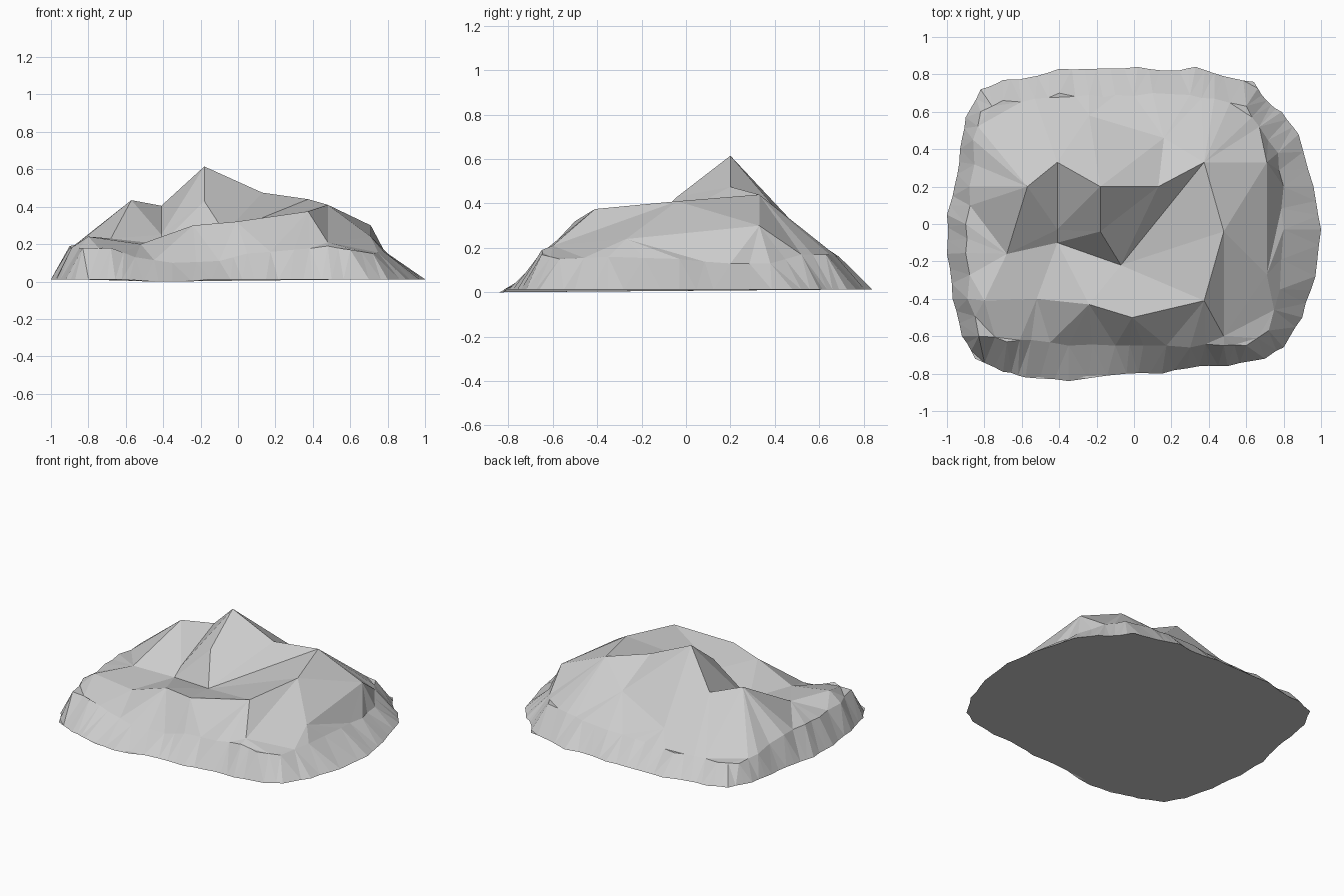
import bpy
import random
from mathutils import Vector
from mathutils.geometry import delaunay_2d_cdt

random.seed(4)

if "Cube" in bpy.data.objects:
    bpy.data.objects.remove(bpy.data.objects["Cube"])

# Rock colour
rock = bpy.data.materials.new("grey_rock")
rock.use_nodes = True
rock_colour = (0.6, 0.6, 0.6, 1)
rock.diffuse_color = rock_colour
rock.node_tree.nodes["Principled BSDF"].inputs["Base Color"].default_value = rock_colour

# Named summits, ridge points and hollows
landmarks = {
    "summit": (-.18, .2, .615),
    "west_peak": (-.57, .2, .435),
    "saddle": (-.41, .33, .405),
    "east_shoulder": (.13, .2, .475),
    "east_peak": (.375, .33, .44),
    "east_ridge": (.48, -.04, .41),
    "summit_foot": (-.18, -.04, .43),
    "hollow_head": (-.41, -.03, .25),
    "hollow_floor": (-.41, -.1, .2),
    "hollow_end": (-.07, -.22, .26),
    "hollow_mouth": (-.68, -.16, .23),
    "front_corner": (-.8, -.41, .24),
    "front_dip": (-.52, -.4, .2),
    "front_rise": (-.24, -.43, .3),
    "front_brow": (-.01, -.5, .32),
    "front_peak": (.375, -.41, .375),
    "front_spur": (.48, -.6, .21),
    "east_low": (.71, -.27, .24),
    "east_high": (.71, .33, .3),
    "back_gully": (.16, .46, .31),
    "back_notch": (-.24, .58, .21),
}

# Creases that must stay as edges between the landmarks
creases = [
    "west_peak saddle summit east_shoulder east_peak east_ridge front_peak",
    "front_corner front_dip front_rise front_brow front_peak",
    "saddle hollow_head summit_foot summit",
    "west_peak hollow_head hollow_floor hollow_end summit_foot",
    "front_corner hollow_mouth hollow_floor",
    "hollow_end east_peak",
    "hollow_end east_shoulder",
    "hollow_end east_ridge front_spur",
    "west_peak hollow_mouth",
    "east_ridge east_low east_high east_peak",
    "east_ridge east_high",
]

# Foot of the hill, counter-clockwise from the east
foot = [
    (1, -.03), (.96, .2), (.88, .48), (.79, .6), (.71, .66), (.64, .76),
    (.48, .79), (.33, .84), (.2, .82), (.02, .84), (-.2, .83), (-.4, .83),
    (-.58, .78), (-.7, .77), (-.82, .72), (-.9, .57), (-.93, .4), (-.96, .2),
    (-1, .05), (-1, -.16), (-.97, -.4), (-.92, -.6), (-.85, -.72),
    (-.7, -.79), (-.58, -.82), (-.35, -.84), (-.04, -.8), (.15, -.8),
    (.35, -.76), (.5, -.76), (.7, -.72), (.8, -.66), (.9, -.5), (.97, -.28),
]

# Top edge of the steep lower slope, in the same order
rim = [
    (.8, -.03, .15), (.8, .2, .13), (.77, .38, .13), (.67, .52, .17),
    (.6, .63, .17), (.43, .67, .17), (.3, .69, .16), (.1, .7, .15),
    (-.1, .69, .14), (-.24, .69, .13), (-.4, .7, .13), (-.53, .67, .13),
    (-.7, .66, .13), (-.82, .6, .13), (-.86, .45, .15), (-.88, .2, .19),
    (-.9, 0, .19), (-.9, -.155, .18), (-.89, -.4, .18), (-.83, -.6, .18),
    (-.68, -.63, .18), (-.55, -.62, .13), (-.35, -.65, .1), (-.1, -.65, .11),
    (.05, -.65, .15), (.3, -.66, .17), (.48, -.65, .19), (.6, -.65, .17),
    (.72, -.57, .15), (.78, -.35, .16),
]


def subdivide(loop, steps, inward):
    """Insert evenly spaced points along a closed loop, pulled in at random."""
    result = []
    for i, start in enumerate(loop):
        a, b = Vector(start), Vector(loop[(i + 1) % len(loop)])
        for step in range(steps):
            pull = random.uniform(0, inward) if step else 0
            result.append(a.lerp(b, step / steps) * (1 - pull))
    return result


def foot_height(p):
    """The front edge reaches the ground; the rest sits a touch higher."""
    return 0 if p.y < -.82 else .012


# Gather every point of the terrain
names = list(landmarks)
terrain = [Vector(landmarks[n]) for n in names]

foot_loop = subdivide(foot, 3, .007)
foot_ids = list(range(len(terrain), len(terrain) + len(foot_loop)))
terrain += [Vector((p.x, p.y, foot_height(p))) for p in foot_loop]

rim_loop = subdivide(rim, 2, .02)
rim_ids = list(range(len(terrain), len(terrain) + len(rim_loop)))
terrain += rim_loop

edges = list(zip(rim_ids, rim_ids[1:] + rim_ids[:1]))
for line in creases:
    chain = [names.index(n) for n in line.split()]
    edges += zip(chain, chain[1:])

# Triangulate the terrain from above and lift it to its heights
plan = [p.to_2d() for p in terrain]
flat, _, tris, sources, _, _ = delaunay_2d_cdt(plan, edges, [foot_ids], 1, 1e-5)
verts = [(p.x, p.y, terrain[s[0]].z if s else .2) for p, s in zip(flat, sources)]

# Close the underside with one flat face
lookup = {s: i for i, source in enumerate(sources) for s in source}
underside = [lookup[i] for i in reversed(foot_ids)]

mesh = bpy.data.meshes.new("hill")
mesh.from_pydata(verts, [], [list(t) for t in tris] + [underside])
mesh.validate()
mesh.update()
mesh.materials.append(rock)
hill = bpy.data.objects.new("hill", mesh)
bpy.context.collection.objects.link(hill)
